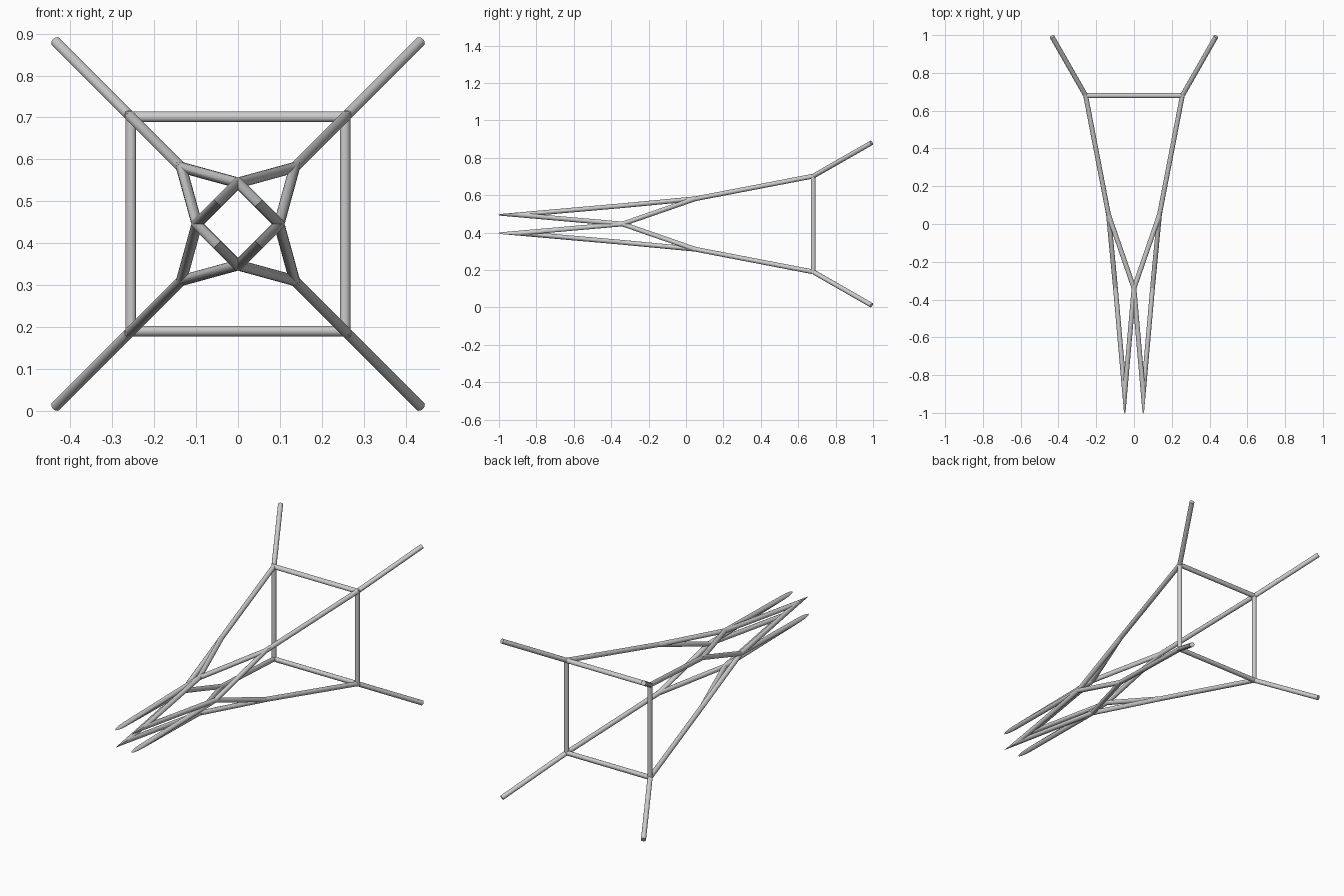
import bpy, bmesh, math
from mathutils import Vector, Matrix

cube = bpy.data.objects.get("Cube")
if cube:
    bpy.data.objects.remove(cube, do_unlink=True)

RADIUS, SIDES = 0.0128, 16
CENTRE = Vector((0, 0, 0.446))
Y_AXIS = Vector((0, 1, 0))

metal = bpy.data.materials.new("light_grey_metal")
metal.use_nodes = True
grey = (0.6, 0.6, 0.6, 1)
metal.diffuse_color = grey
metal.node_tree.nodes["Principled BSDF"].inputs["Base Color"].default_value = grey


def add_rod(bm, start, end, start_cut, end_cut):
    """Tube from start to end, each end sliced by a plane with the given normal."""
    axis = (end - start).normalized()
    side = axis.orthogonal().normalized()
    up = axis.cross(side)
    rings = []
    for point, cut in ((start, start_cut), (end, end_cut)):
        ring = []
        for i in range(SIDES):
            a = (i + 0.5) * math.tau / SIDES
            offset = (side * math.cos(a) + up * math.sin(a)) * RADIUS
            slide = -offset.dot(cut) / axis.dot(cut)
            ring.append(bm.verts.new(point + offset + axis * slide))
        rings.append(ring)
    for i in range(SIDES):
        j = (i + 1) % SIDES
        bm.faces.new((rings[0][i], rings[0][j], rings[1][j], rings[1][i]))
    bm.faces.new(rings[0][::-1])
    bm.faces.new(rings[1])


def four_way(name, rods):
    """Repeat a group of rods in four quarter turns about the long axis."""
    bm = bmesh.new()
    for turn in range(4):
        spin = Matrix.Rotation(turn * math.pi / 2, 3, 'Y')
        for rod in rods:
            add_rod(bm, *[spin @ v for v in rod])
    bmesh.ops.recalc_face_normals(bm, faces=bm.faces)
    mesh = bpy.data.meshes.new(name)
    bm.to_mesh(mesh)
    bm.free()
    mesh.materials.append(metal)
    obj = bpy.data.objects.new(name, mesh)
    obj.location = CENTRE
    bpy.context.collection.objects.link(obj)
    bpy.ops.object.select_all(action='DESELECT')
    obj.select_set(True)
    bpy.context.view_layer.objects.active = obj
    bpy.ops.object.shade_smooth_by_angle(angle=math.radians(40))


def corner(offset, y):
    return Vector((offset, y, offset))


# Joints of one quarter of the frame
rear_end = corner(0.434, 0.992)
frame_corner = corner(0.256, 0.68)
next_corner = Vector((-0.256, 0.68, 0.256))
fork = corner(0.135, 0.05)
upper_joint = Vector((0, -0.34, 0.098))
side_joint = Vector((0.098, -0.34, 0))
tip = corner(0.049, -0.90)
split = Vector((1, 0, -1))

# Splayed rear prongs
four_way("rear_prongs", [(frame_corner, rear_end, Y_AXIS, rear_end - frame_corner)])

# Square frame with mitred corners
four_way("square_frame", [(next_corner, frame_corner, Vector((1, 0, 1)), split)])

# Long rods running forward from the square
four_way("long_rods", [(fork, frame_corner, Y_AXIS, Y_AXIS)])

# Forked struts, mitred together where they split
four_way("fork_struts", [(fork, joint, split, Y_AXIS)
                         for joint in (upper_joint, side_joint)])

# Pointed front spikes, each a mitred pair
four_way("front_spikes", [(tip, joint, split, Y_AXIS)
                          for joint in (upper_joint, side_joint)])
